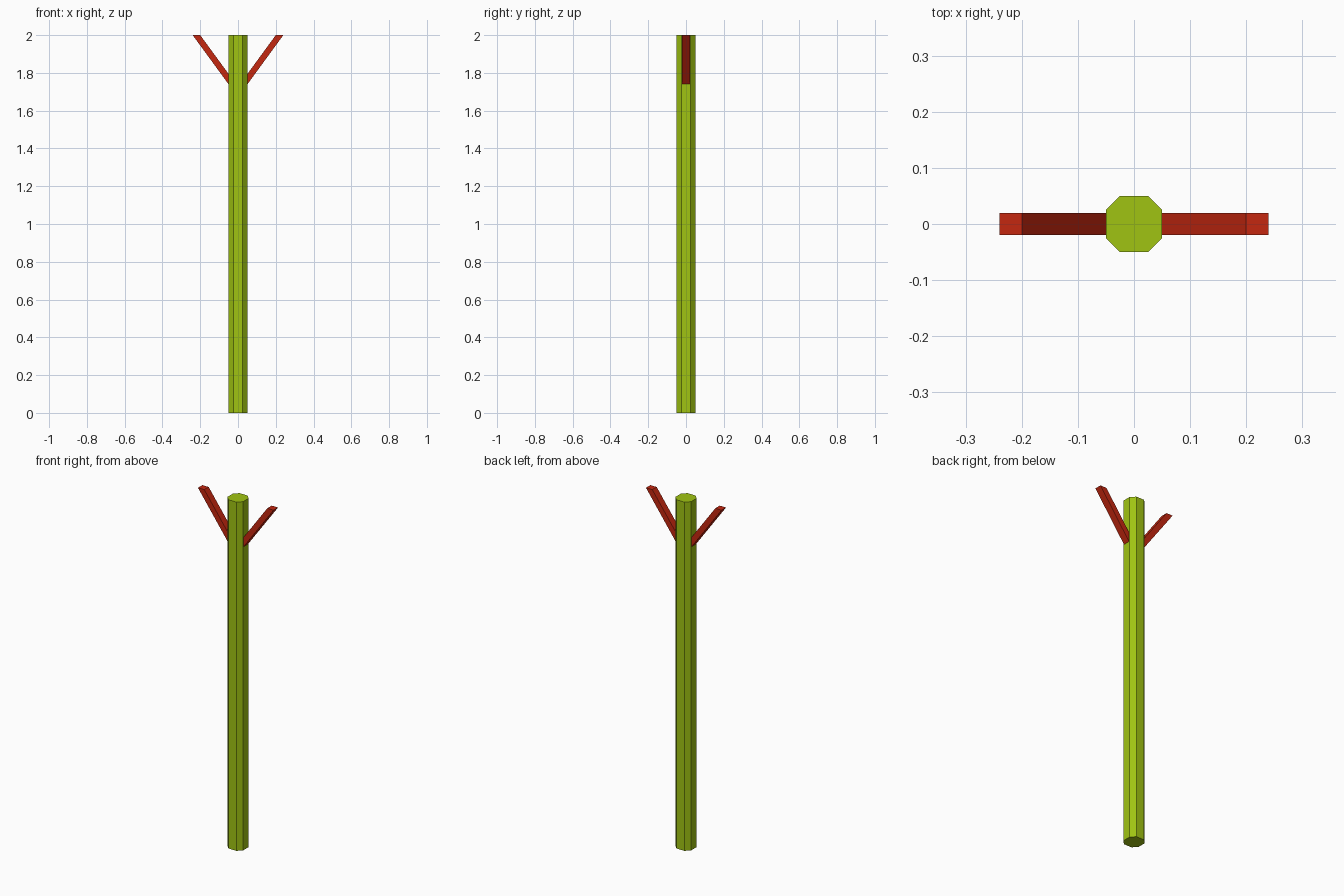
import bpy

if "Cube" in bpy.data.objects:
    bpy.data.objects.remove(bpy.data.objects["Cube"])


def material(name, rgb):
    mat = bpy.data.materials.new(name)
    mat.diffuse_color = (*rgb, 1)
    mat.use_nodes = True
    mat.node_tree.nodes["Principled BSDF"].inputs["Base Color"].default_value = mat.diffuse_color
    return mat


def prism(name, bottom, top, z0, z1, mat):
    """Solid joining two matching outlines (xy) at heights z0 and z1."""
    n = len(bottom)
    verts = [(x, y, z0) for x, y in bottom] + [(x, y, z1) for x, y in top]
    faces = [tuple(reversed(range(n))), tuple(range(n, 2 * n))]
    faces += [(i, (i + 1) % n, (i + 1) % n + n, i + n) for i in range(n)]
    mesh = bpy.data.meshes.new(name)
    mesh.from_pydata(verts, [], faces)
    mesh.materials.append(mat)
    obj = bpy.data.objects.new(name, mesh)
    bpy.context.collection.objects.link(obj)
    return obj


def rect(x0, x1, half_y):
    return [(x0, -half_y), (x1, -half_y), (x1, half_y), (x0, half_y)]


green = material("green", (0.35, 0.55, 0.006))
red = material("red", (0.55, 0.02, 0.005))

# Octagonal post: a square with chamfered corners
R, C = 0.05, 0.025
octagon = [(C, -R), (R, -C), (R, C), (C, R), (-C, R), (-R, C), (-R, -C), (-C, -R)]
prism("post", octagon, octagon, 0, 2, green)

# Slanted side prongs with level ends, mirrored left to right
prongs = prism("prongs", rect(0.01, 0.05, 0.02), rect(0.20, 0.24, 0.02), 1.74, 2, red)
mirror = prongs.modifiers.new("mirror", 'MIRROR')
mirror.use_mirror_merge = False
